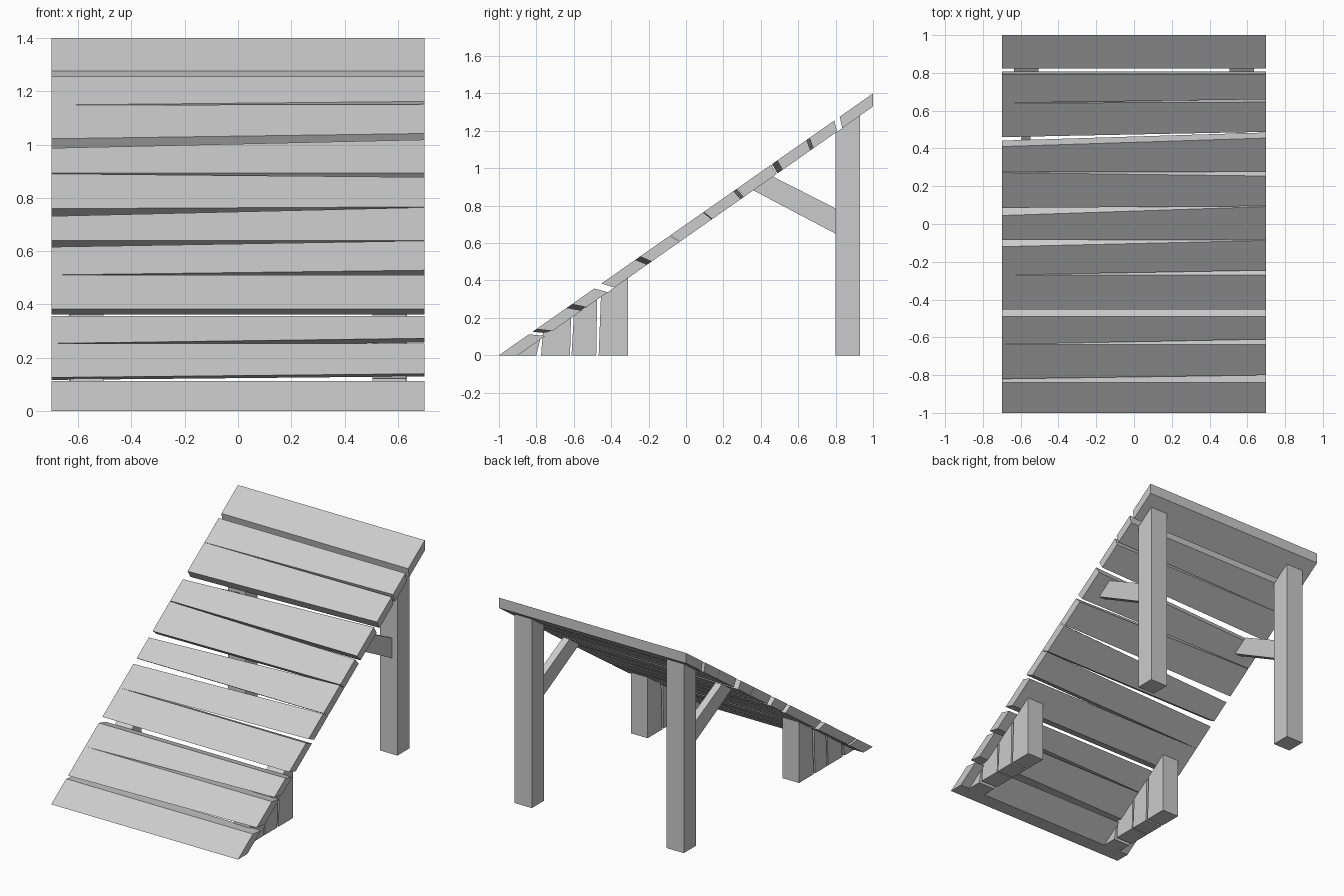
import bpy, bmesh

if "Cube" in bpy.data.objects:
    bpy.data.objects.remove(bpy.data.objects["Cube"])

SLOPE, THICK, HALF = 0.7, 0.07, 0.70


def prism(name, x0, prof0, x1, prof1):
    """Solid between two matching (y, z) profiles at x0 and x1."""
    bm = bmesh.new()
    a = [bm.verts.new((x0, y, z)) for y, z in prof0]
    b = [bm.verts.new((x1, y, z)) for y, z in prof1]
    bm.faces.new(a)
    bm.faces.new(b[::-1])
    n = len(a)
    for i in range(n):
        j = (i + 1) % n
        bm.faces.new((a[i], b[i], b[j], a[j]))
    bmesh.ops.recalc_face_normals(bm, faces=bm.faces[:])
    me = bpy.data.meshes.new(name)
    bm.to_mesh(me)
    bm.free()
    ob = bpy.data.objects.new(name, me)
    bpy.context.collection.objects.link(ob)
    return ob


def top(y):
    return SLOPE * (y + 1)


def under(y):
    return top(y) - THICK


def cut(y):
    """Top and bottom points of a plank's sawn edge; its lean changes up the ramp."""
    yb = y + 0.05 - 0.045 * y
    return (y, top(y)), (yb, under(yb))


def plank_profile(front, back):
    if front <= -1:
        ft, fb = (-1, 0), (-0.9, 0)
    else:
        ft, fb = cut(front)
    if back >= 1:
        bt, bb = (1, top(1)), (1, under(1))
    else:
        bt, bb = cut(back)
    return [ft, bt, bb, fb]


# Deck planks: front edge left/right, back edge left/right
planks = [
    (-1.0, -1.0, -0.84, -0.84),
    (-0.82, -0.80, -0.637, -0.637),
    (-0.637, -0.61, -0.49, -0.49),
    (-0.452, -0.452, -0.27, -0.27),
    (-0.27, -0.245, -0.12, -0.087),
    (-0.085, -0.085, 0.045, 0.092),
    (0.085, 0.095, 0.272, 0.254),
    (0.275, 0.275, 0.41, 0.455),
    (0.46, 0.488, 0.64, 0.645),
    (0.641, 0.66, 0.793, 0.793),
    (0.822, 0.822, 1.0, 1.0),
]
for i, (fl, fr, bl, br) in enumerate(planks):
    prism(f"ramp_plank_{i + 1}", -HALF, plank_profile(fl, bl),
          HALF, plank_profile(fr, br))

# Supports under the deck, as side profiles
rear_post = [(0.80, 0), (0.93, 0), (0.93, under(0.93)), (0.80, under(0.80))]
brace = [(0.80, 0.65), (0.80, 0.785), (0.465, under(0.465)), (0.36, under(0.36))]
front_blocks = [
    [(-0.90, 0), (-0.80, 0), (-0.78, under(-0.78))],
    [(-0.775, 0), (-0.62, 0), (-0.615, under(-0.615)), (-0.735, 0.127), (-0.765, 0.122)],
    [(-0.612, 0), (-0.48, 0), (-0.475, 0.31), (-0.60, under(-0.60))],
    [(-0.467, 0), (-0.31, 0), (-0.31, under(-0.31)), (-0.455, under(-0.455))],
]
for side, s in (("left", -1), ("right", 1)):
    prism(f"rear_post_{side}", s * 0.505, rear_post, s * 0.635, rear_post)
    prism(f"brace_{side}", s * 0.547, brace, s * 0.595, brace)
    for i, p in enumerate(front_blocks):
        prism(f"front_block_{i + 1}_{side}", s * 0.505, p, s * 0.63, p)
